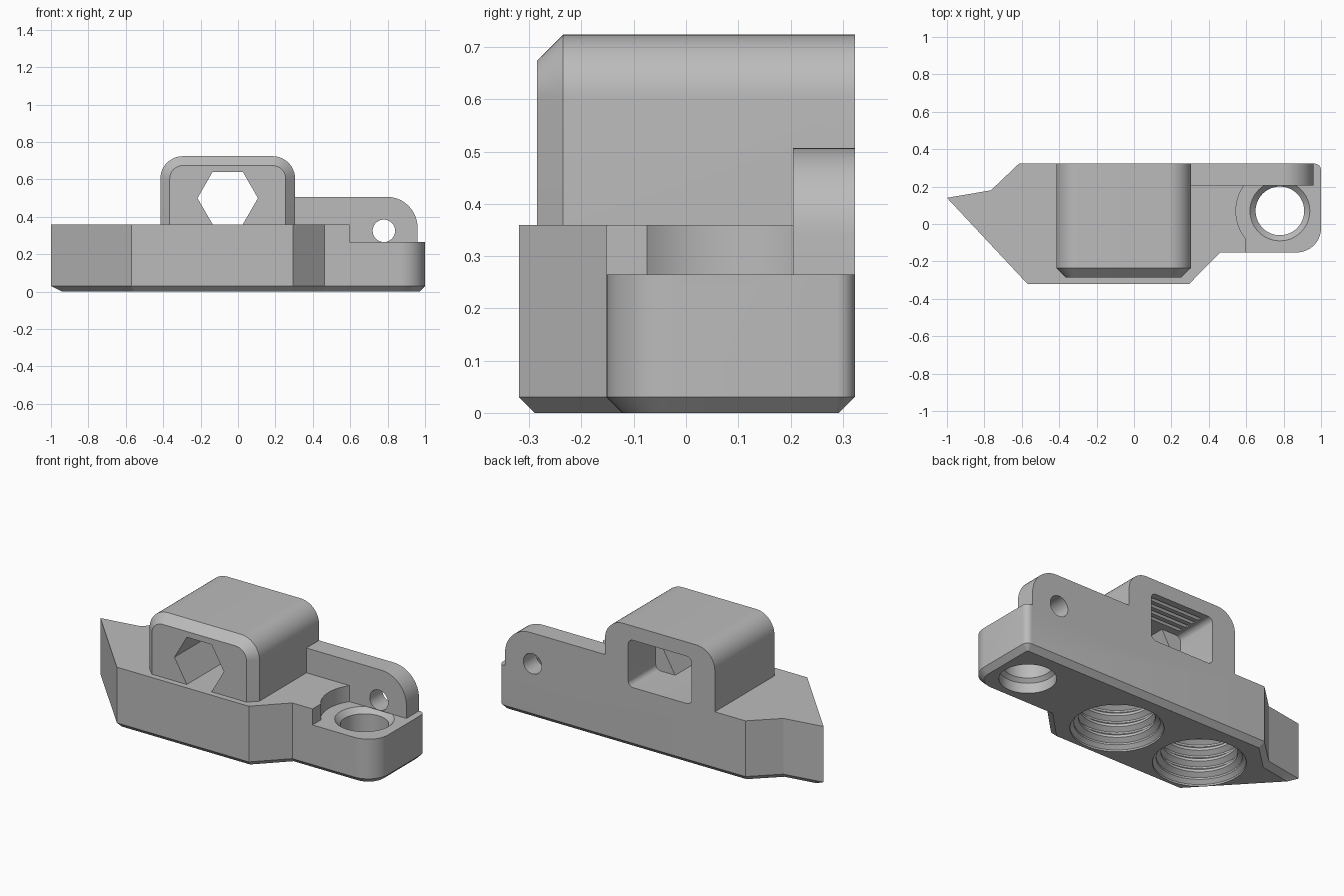
import bpy, bmesh, math
from mathutils import Vector

cube = bpy.data.objects.get("Cube")
if cube:
    bpy.data.objects.remove(cube)

grey = bpy.data.materials.new("plain grey")
grey.use_nodes = True
colour = (0.5, 0.5, 0.5, 1)
grey.diffuse_color = colour
grey.node_tree.nodes["Principled BSDF"].inputs["Base Color"].default_value = colour


def loft(name, rings):
    """Closed solid through a stack of rings with equal point counts."""
    bm = bmesh.new()
    loops = [[bm.verts.new(p) for p in ring] for ring in rings]
    n = len(loops[0])
    for a, b in zip(loops, loops[1:]):
        for i in range(n):
            j = (i + 1) % n
            bm.faces.new((a[i], a[j], b[j], b[i]))
    bm.faces.new(loops[0])
    bm.faces.new(loops[-1])
    bmesh.ops.recalc_face_normals(bm, faces=bm.faces)
    mesh = bpy.data.meshes.new(name)
    bm.to_mesh(mesh)
    bm.free()
    obj = bpy.data.objects.new(name, mesh)
    bpy.context.collection.objects.link(obj)
    mesh.materials.append(grey)
    return obj


def flat(points, z):
    return [(x, y, z) for x, y in points]


def upright(points, y):
    return [(x, y, z) for x, z in points]


def arc(cx, cy, r, start, end, steps=12):
    angles = [math.radians(start + (end - start) * i / steps) for i in range(steps + 1)]
    return [(cx + r * math.cos(a), cy + r * math.sin(a)) for a in angles]


def circle(cx, cy, r, n=64, turn=0):
    return arc(cx, cy, r, turn, turn + 360, n)[:-1]


def rect(x0, y0, x1, y1):
    return [(x0, y0), (x1, y0), (x1, y1), (x0, y1)]


def inset(points, d):
    """Counter-clockwise outline moved inwards by d."""
    result = []
    for i, p in enumerate(points):
        p = Vector(p)
        u = (p - Vector(points[i - 1])).normalized()
        v = (Vector(points[(i + 1) % len(points)]) - p).normalized()
        nu, nv = Vector((-u.y, u.x)), Vector((-v.y, v.x))
        result.append(tuple(p + (nu + nv) * d / (1 + nu.dot(nv))))
    return result


def bore(name, x, y, steps):
    return loft(name, [flat(circle(x, y, r), z) for z, r in steps])


def combine(target, tool, operation):
    mod = target.modifiers.new(operation, "BOOLEAN")
    mod.operation = operation
    mod.solver = "EXACT"
    mod.object = tool
    bpy.context.view_layer.objects.active = target
    bpy.ops.object.modifier_apply(modifier=mod.name)
    bpy.data.objects.remove(tool)


def cut(tool):
    combine(body, tool, "DIFFERENCE")


def add(tool):
    combine(body, tool, "UNION")


BACK = 0.323
# Base plate with a chamfered underside
outline = [(-1, 0.14), (-0.57, -0.32), (0.295, -0.32), (0.462, -0.152)]
outline += arc(0.87, -0.022, 0.13, -90, 0)
outline += arc(0.965, BACK - 0.035, 0.035, 0, 90, 6)
outline += [(-0.615, BACK), (-0.765, 0.18)]
body = loft("mount_body", [flat(inset(outline, 0.03), 0), flat(outline, 0.03), flat(outline, 0.36)])

# Lowered seat around the screw hole
HX, HY, SEAT = 0.78, 0.07, 0.265
cut(loft("seat_cut", [flat(rect(0.595, -1, 1.2, 1), z) for z in (SEAT, 0.6)]))
cut(bore("seat_round_cut", HX, HY, [(SEAT, 0.235), (0.6, 0.235)]))
cut(bore("screw_hole", HX, HY, [(-0.02, 0.15), (0.06, 0.15), (0.08, 0.13),
                               (0.235, 0.13), (SEAT, 0.16), (0.4, 0.16)]))

# Threaded blind sockets underneath
for x in (-0.465, 0.095):
    profile = [(-0.02, 0.245), (0.01, 0.245), (0.03, 0.225)]
    for i in range(4):
        z = 0.04 + i * 0.065
        profile += [(z, 0.225), (z + 0.02, 0.2), (z + 0.035, 0.2), (z + 0.055, 0.225)]
    cut(bore("threaded_socket", x, -0.025, profile + [(0.31, 0.225)]))

# Rear ear with a cross hole
ear = [(0.25, SEAT), (0.96, SEAT)] + arc(0.795, 0.342, 0.165, 0, 90) + [(0.25, 0.507)]
add(loft("rear_ear", [upright(ear, y) for y in (0.205, BACK)]))
cut(loft("cross_hole", [upright(circle(HX, 0.325, 0.06, 48), y) for y in (0.1, 0.5)]))


# Raised housing with rounded top and chamfered front
def housing_profile(d):
    r = 0.12 - d
    left, right, top = -0.415 + d, 0.305 - d, 0.724 - d
    return ([(left, 0.34), (right, 0.34)] + arc(right - r, top - r, r, 0, 90)
            + arc(left + r, top - r, r, 90, 180))


add(loft("housing", [upright(housing_profile(d), y)
                     for d, y in ((0.05, -0.285), (0.0, -0.235), (0.0, BACK))]))

# Hexagonal front opening and rounded rear pocket
CX, CZ = -0.055, 0.5
apothem = 0.14
hexagon = circle(CX, CZ, apothem / math.cos(math.pi / 6), 6)
cut(loft("hex_opening", [upright(hexagon, y) for y in (-0.4, 0.1)]))
pocket = []
for sx, sz, start in ((1, 1, 0), (-1, 1, 90), (-1, -1, 180), (1, -1, 270)):
    pocket += arc(CX + sx * 0.175, CZ + sz * 0.107, 0.033, start, start + 90, 8)
cut(loft("rear_pocket", [upright(pocket, y) for y in (0.065, 0.5)]))

# Shallow grooves across the pocket ceiling
for i in range(4):
    y = 0.1 + i * 0.05
    section = [(y, 0.63), (y + 0.04, 0.63), (y + 0.02, 0.655)]
    cut(loft("ceiling_groove", [[(x, a, b) for a, b in section] for x in (-0.22, 0.11)]))

# Smooth curved walls, keep edges crisp
bpy.ops.object.select_all(action="DESELECT")
body.select_set(True)
bpy.context.view_layer.objects.active = body
bpy.ops.object.shade_smooth_by_angle(angle=math.radians(25))
